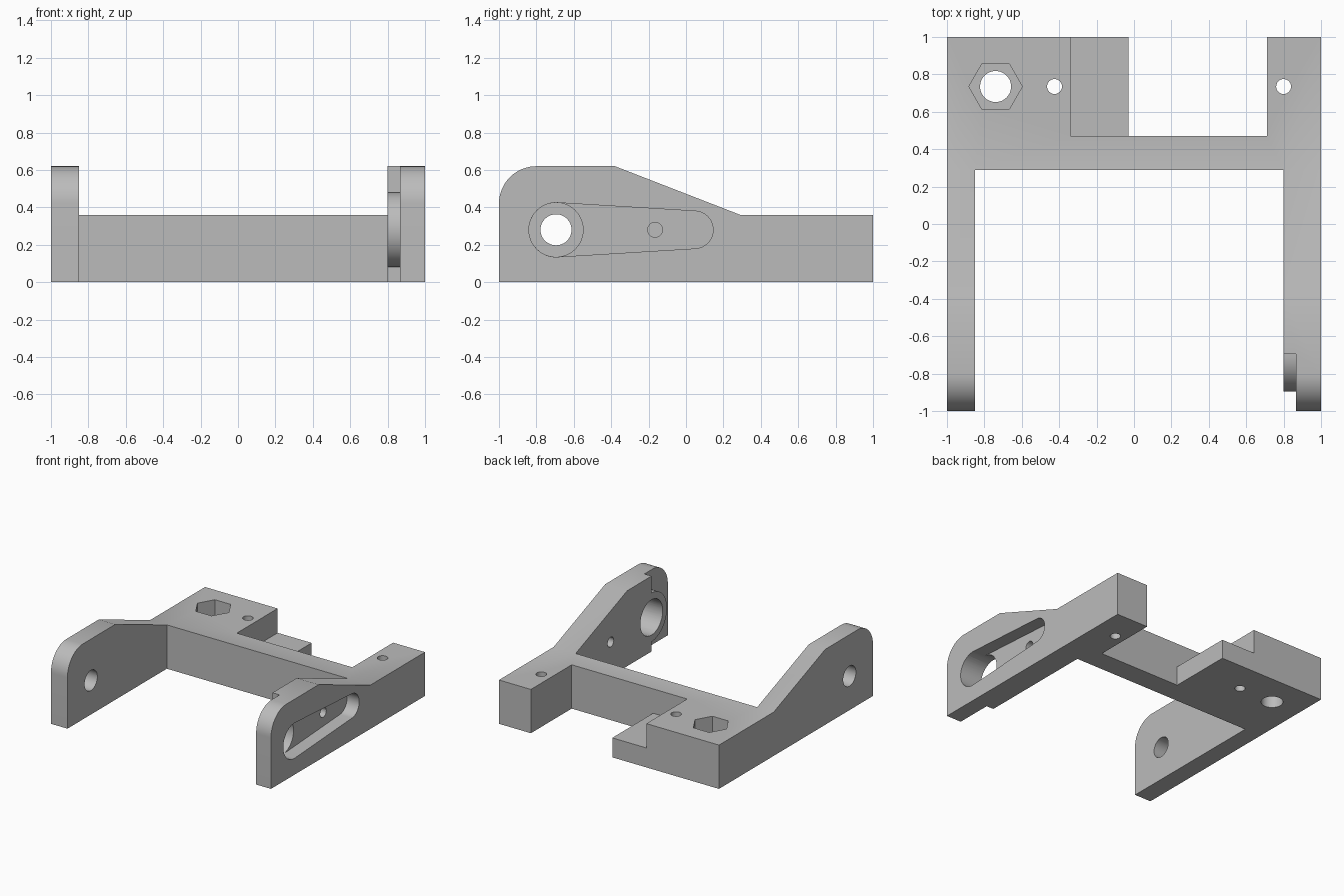
import bpy, bmesh
from math import pi, sin, cos, acos
from mathutils import Vector

if "Cube" in bpy.data.objects:
    bpy.data.objects.remove(bpy.data.objects["Cube"], do_unlink=True)

grey = bpy.data.materials.new("plain grey")
grey.use_nodes = True
colour = (0.5, 0.5, 0.5, 1)
grey.diffuse_color = colour
grey.node_tree.nodes["Principled BSDF"].inputs["Base Color"].default_value = colour


def arc(cu, cv, r, start, end, steps):
    return [(cu + r * cos(start + (end - start) * i / steps),
             cv + r * sin(start + (end - start) * i / steps)) for i in range(steps + 1)]


def circle(cu, cv, r, steps=48):
    return arc(cu, cv, r, 0, 2 * pi, steps)[:-1]


def prism(name, profile, axis, low, high):
    """Extrude a profile along x (profile in y, z) or along z (profile in x, y)."""
    bm = bmesh.new()
    place = (lambda u, v: (low, u, v)) if axis == "x" else (lambda u, v: (u, v, low))
    face = bm.faces.new([bm.verts.new(place(u, v)) for u, v in profile])
    grown = bmesh.ops.extrude_face_region(bm, geom=[face])["geom"]
    step = Vector((high - low, 0, 0) if axis == "x" else (0, 0, high - low))
    bmesh.ops.translate(bm, vec=step, verts=[g for g in grown if isinstance(g, bmesh.types.BMVert)])
    bmesh.ops.recalc_face_normals(bm, faces=bm.faces)
    mesh = bpy.data.meshes.new(name)
    bm.to_mesh(mesh)
    bm.free()
    mesh.materials.append(grey)
    obj = bpy.data.objects.new(name, mesh)
    bpy.context.collection.objects.link(obj)
    return obj


def combine(target, tool, operation):
    mod = target.modifiers.new(tool.name, "BOOLEAN")
    mod.object, mod.operation, mod.solver = tool, operation, "EXACT"
    bpy.context.view_layer.objects.active = target
    bpy.ops.object.modifier_apply(modifier=mod.name)
    bpy.data.objects.remove(tool, do_unlink=True)


# Main dimensions
base_h, arm_h, bar_y, back_y = 0.36, 0.62, 0.29, 0.47
pivot_y, pivot_z, hole_y = -0.695, 0.28, 0.735

# Cross bar with the wide rear block and the narrow rear pad
bracket = prism("bracket", [(-1, bar_y), (1, bar_y), (1, 1), (0.71, 1), (0.71, back_y),
                            (-0.34, back_y), (-0.34, 1), (-1, 1)], "z", 0, base_h)

# Low ledge beside the rear block
ledge = prism("ledge", [(-0.34, back_y), (-0.03, back_y), (-0.03, 1), (-0.34, 1)], "z", 0, 0.16)

# Side arms with a rounded front corner and a sloping top
slope = [(-0.38, arm_h), (bar_y, base_h), (bar_y, 0)]
arm = [(-1, 0)] + arc(-0.8, arm_h - 0.2, 0.2, pi, pi / 2, 16) + slope
right_arm = prism("right_arm", arm, "x", -1, -0.85)
left_arm = prism("left_arm", arm, "x", 0.865, 1)

# Inner layer of the left arm, ending in a round boss
boss = arc(pivot_y, pivot_z, 0.2, 1.5 * pi, 0.5 * pi, 32)
boss_layer = prism("boss_layer", [(pivot_y, 0)] + boss + [(pivot_y, arm_h)] + slope,
                   "x", 0.8, 0.865)
for part in (ledge, right_arm, left_arm, boss_layer):
    combine(bracket, part, "UNION")

# Tapered lever recess in the outer face of the left arm
tip_y, big, small = 0.045, 0.145, 0.1
lean = acos((big - small) / (tip_y - pivot_y))
recess = (arc(tip_y, pivot_z, small, -lean, lean, 24)
          + arc(pivot_y, pivot_z, big, lean, 2 * pi - lean, 36))
cutters = [
    prism("lever_recess", recess, "x", 0.89, 1.1),
    prism("lever_hub_hole", circle(pivot_y, pivot_z, big), "x", 0.7, 1.1),
    prism("lever_screw_hole", circle(-0.165, pivot_z, 0.04, 24), "x", 0.7, 1.1),
    prism("pivot_hole", circle(pivot_y, pivot_z, 0.083), "x", -1.1, -0.7),
    prism("bolt_hole", circle(-0.74, hole_y, 0.083), "z", -0.1, 0.5),
    prism("nut_recess", circle(-0.74, hole_y, 0.143, 6), "z", 0.16, 0.5),
    prism("block_screw_hole", circle(-0.425, hole_y, 0.04, 24), "z", -0.1, 0.5),
    prism("pad_screw_hole", circle(0.8, hole_y, 0.04, 24), "z", -0.1, 0.5),
]
for cutter in cutters:
    combine(bracket, cutter, "DIFFERENCE")

# Merge leftover flat seams, then smooth only the round surfaces
bm = bmesh.new()
bm.from_mesh(bracket.data)
bmesh.ops.remove_doubles(bm, verts=bm.verts, dist=0.0002)
bmesh.ops.dissolve_limit(bm, angle_limit=0.01, verts=bm.verts, edges=bm.edges)
bm.to_mesh(bracket.data)
bm.free()
bpy.ops.object.select_all(action="DESELECT")
bracket.select_set(True)
bpy.context.view_layer.objects.active = bracket
bpy.ops.object.shade_smooth_by_angle(angle=0.5)
